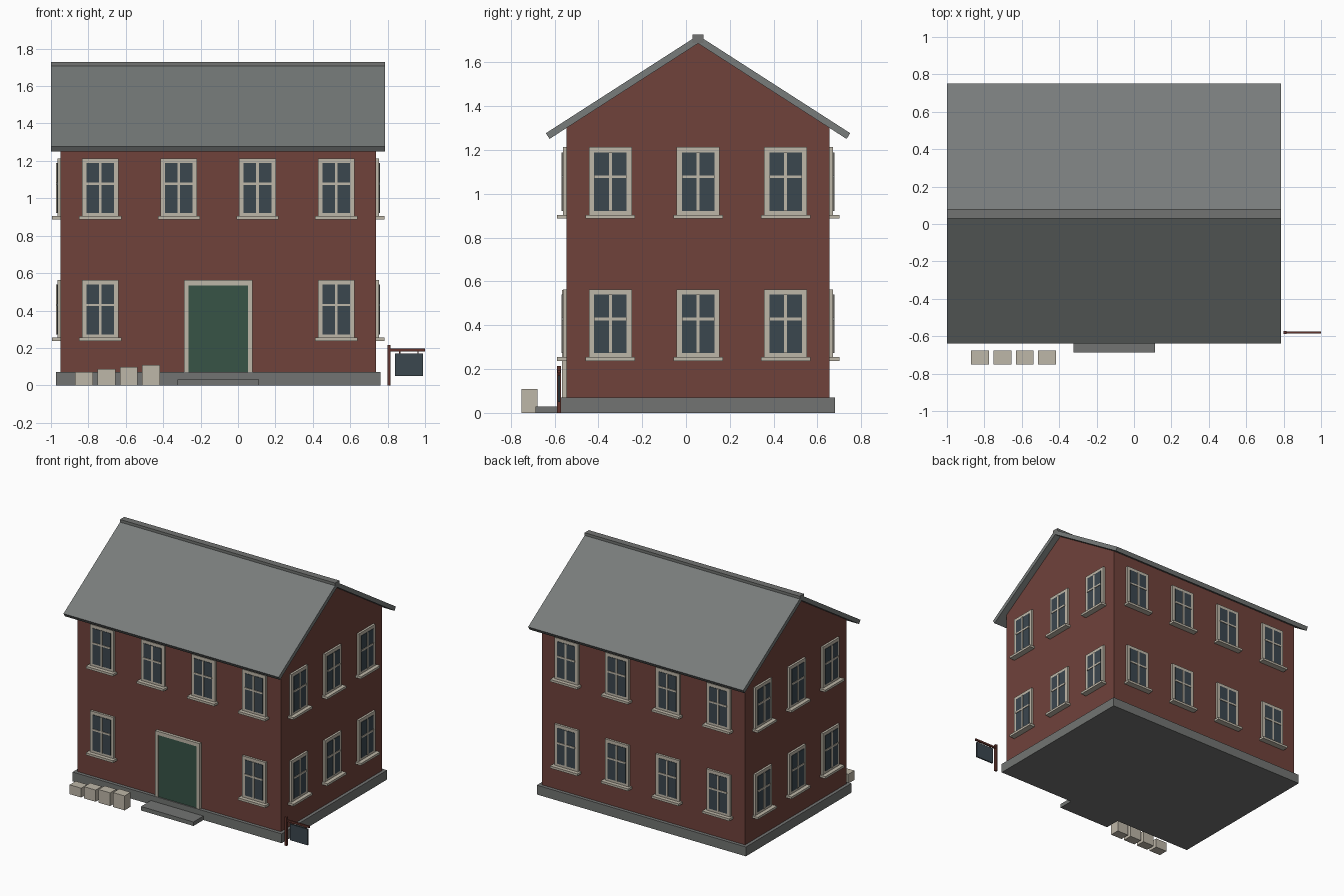
import bpy, bmesh, math
from mathutils import Vector

old = bpy.data.objects.get("Cube")
if old:
    bpy.data.objects.remove(old)


def material(name, r, g, b):
    """Flat colour given as 0-255 sRGB, stored as linear."""
    lin = [((c / 255 + 0.055) / 1.055) ** 2.4 for c in (r, g, b)]
    m = bpy.data.materials.new(name)
    m.use_nodes = True
    m.diffuse_color = (*lin, 1)
    m.node_tree.nodes["Principled BSDF"].inputs["Base Color"].default_value = (*lin, 1)
    return m


BRICK = material("red brick", 112, 66, 59)
SLATE = material("roof slate", 120, 124, 123)
STONE = material("grey stone", 114, 116, 114)
CREAM = material("cream stone", 190, 183, 168)
GLASS = material("dark glass", 59, 71, 79)
GREEN = material("green door paint", 55, 84, 70)
WOOD = material("red brown wood", 98, 52, 44)


def add_box(bm, x, y, z, mat=0):
    """Box from (low, high) ranges on each axis."""
    made = bmesh.ops.create_cube(bm, size=1)["verts"]
    for v in made:
        v.co = Vector([(lo + hi) / 2 + c * (hi - lo) for c, (lo, hi) in zip(v.co, (x, y, z))])
    for f in {f for v in made for f in v.link_faces}:
        f.material_index = mat


def finish(bm, name, *mats):
    bmesh.ops.recalc_face_normals(bm, faces=bm.faces)
    mesh = bpy.data.meshes.new(name)
    bm.to_mesh(mesh)
    bm.free()
    for m in mats:
        mesh.materials.append(m)
    return mesh


def place(name, mesh, loc=(0, 0, 0), turn=0):
    ob = bpy.data.objects.new(name, mesh)
    ob.location = loc
    ob.rotation_euler.z = turn
    bpy.context.collection.objects.link(ob)
    return ob


def box(name, mat, x, y, z):
    bm = bmesh.new()
    add_box(bm, x, y, z)
    return place(name, finish(bm, name, mat))


def prism(name, mat, profile, x0, x1):
    """Extrude a (y, z) outline along x."""
    bm = bmesh.new()
    face = bm.faces.new([bm.verts.new((x0, y, z)) for y, z in profile])
    ext = bmesh.ops.extrude_face_region(bm, geom=[face])["geom"]
    verts = [g for g in ext if isinstance(g, bmesh.types.BMVert)]
    bmesh.ops.translate(bm, verts=verts, vec=(x1 - x0, 0, 0))
    return place(name, finish(bm, name, mat))


# House centre, wall half sizes and roof measures
CX, CY, HX, HY = -0.106, 0.055, 0.843, 0.6
APEX, SLOPE, REACH = 1.687, 0.643, 0.678
EAVE = APEX - SLOPE * REACH

# Walls with gables, and stone base
wall_top = APEX - SLOPE * HY
prism("brick_walls", BRICK,
      [(CY - HY, 0.03), (CY + HY, 0.03), (CY + HY, wall_top), (CY, APEX), (CY - HY, wall_top)],
      CX - HX, CX + HX)
box("stone_base", STONE, (CX - HX - 0.024, CX + HX + 0.024),
    (CY - HY - 0.025, CY + HY + 0.025), (0, 0.07))

# Pitched roof slabs and ridge cap
RX0, RX1 = -1, 0.785
for side, name in ((-1, "front_roof"), (1, "back_roof")):
    prism(name, SLATE,
          [(CY, APEX), (CY + side * REACH, EAVE), (CY + side * (REACH + 0.017), EAVE + 0.026),
           (CY, EAVE + 0.026 + SLOPE * (REACH + 0.017))], RX0, RX1)
box("ridge_cap", STONE, (RX0, RX1), (CY - 0.025, CY + 0.025), (1.69, 1.728))

# One window, facing -y, with its base at the origin
W, H, BAR = 0.098, 0.309, 0.024
bm = bmesh.new()
for s in (-1, 1):
    add_box(bm, sorted((s * W, s * (W - BAR))), (-0.016, 0), (0, H))
add_box(bm, (BAR - W, W - BAR), (-0.016, 0), (H - BAR, H))
add_box(bm, (BAR - W, W - BAR), (-0.016, 0), (0, 0.018))
add_box(bm, (BAR - W, W - BAR), (-0.019, 0), (0.018, H - BAR), 1)
add_box(bm, (-0.007, 0.007), (-0.023, 0), (0.018, H - BAR))
add_box(bm, (BAR - W, W - BAR), (-0.023, 0), (0.168, 0.181))
add_box(bm, (-0.113, 0.113), (-0.045, 0), (-0.017, 0))
window = finish(bm, "window", CREAM, GLASS)

# Windows on every wall; the door takes the middle of the lower front
LONG, SHORT = (-0.631, -0.21, 0.21, 0.631), (-0.4, 0, 0.4)
for floor, z in (("lower", 0.255), ("upper", 0.904)):
    for i, u in enumerate(LONG):
        if floor == "upper" or abs(u) > 0.5:
            place(f"{floor}_front_window_{i}", window, (CX + u, CY - HY, z))
        place(f"{floor}_back_window_{i}", window, (CX + u, CY + HY, z), math.pi)
    for i, u in enumerate(SHORT):
        place(f"{floor}_left_window_{i}", window, (CX + HX, CY + u, z), math.pi / 2)
        place(f"{floor}_right_window_{i}", window, (CX - HX, CY + u, z), -math.pi / 2)

# Front door, surround and step
FY = CY - HY
for s, name in ((-1, "right_door_jamb"), (1, "left_door_jamb")):
    box(name, CREAM, sorted((CX + s * 0.184, CX + s * 0.159)), (FY - 0.022, FY), (0.05, 0.562))
box("door_lintel", CREAM, (CX - 0.159, CX + 0.159), (FY - 0.022, FY), (0.535, 0.562))
box("front_door", GREEN, (CX - 0.159, CX + 0.159), (FY - 0.016, FY), (0.05, 0.535))
box("door_step", STONE, (CX - 0.218, CX + 0.218), (-0.687, FY), (0, 0.03))

# Row of stone blocks of rising height
for i, top in enumerate((0.07, 0.088, 0.099, 0.108)):
    x = -0.824 + 0.12 * i
    box(f"stone_block_{i}", CREAM, (x - 0.048, x + 0.048), (-0.75, -0.677), (0, top))

# Hanging sign on a post
SY = -0.58
box("sign_post", WOOD, (0.798, 0.816), (SY - 0.009, SY + 0.009), (0, 0.215))
box("sign_arm", WOOD, (0.816, 1), (SY - 0.006, SY + 0.006), (0.182, 0.196))
box("sign_board", GLASS, (0.84, 0.988), (SY - 0.005, SY + 0.005), (0.05, 0.171))
for i, x in enumerate((0.865, 0.963)):
    box(f"sign_hanger_{i}", WOOD, (x - 0.003, x + 0.003), (SY - 0.003, SY + 0.003), (0.17, 0.183))
